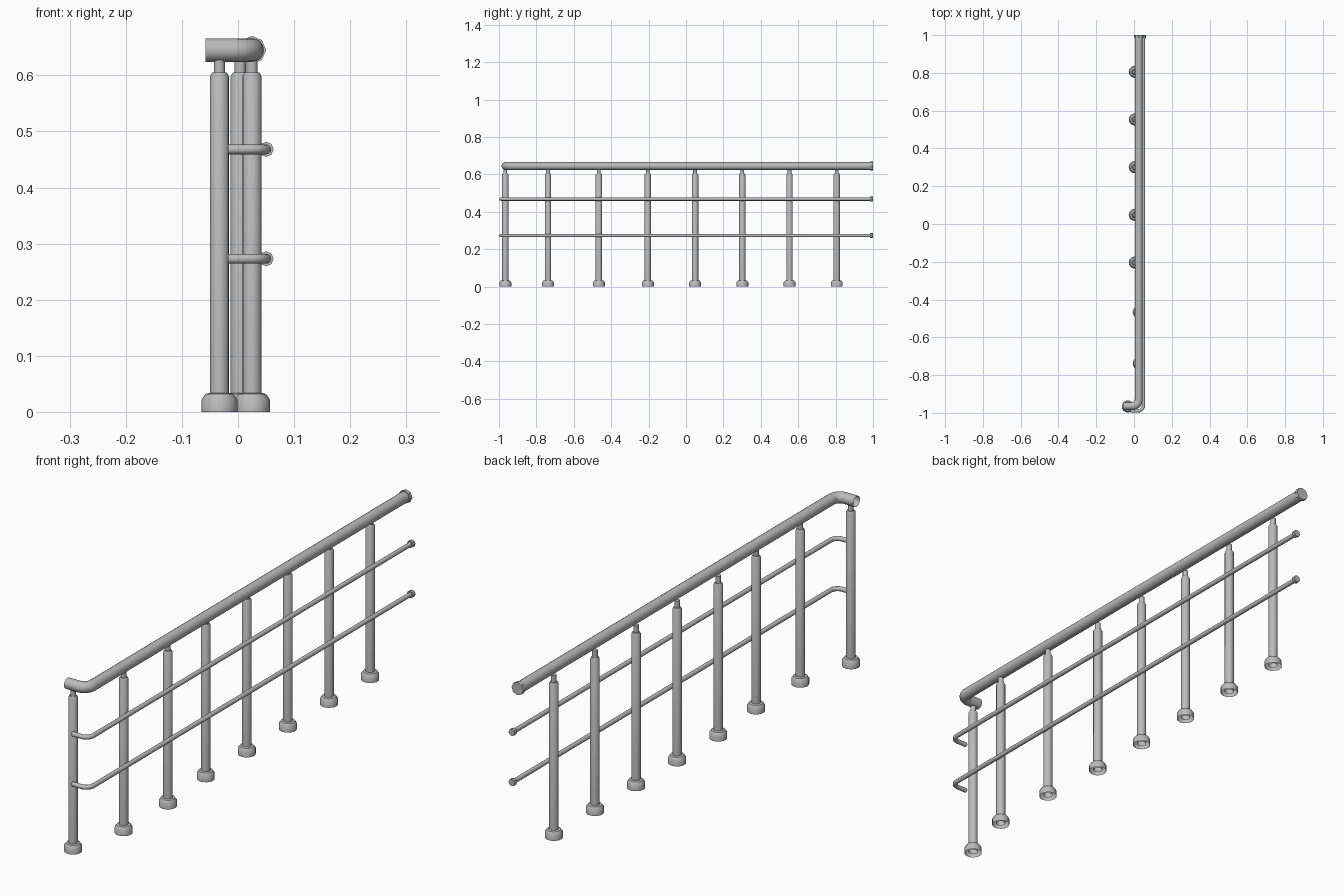
import bpy
import bmesh
from math import sin, cos, pi, radians
from mathutils import Matrix, Vector

cube = bpy.data.objects.get("Cube")
if cube:
    bpy.data.objects.remove(cube, do_unlink=True)

# Brushed grey metal for the whole railing
metal = bpy.data.materials.new("grey metal")
metal.use_nodes = True
GREY = (0.5, 0.5, 0.5, 1)
metal.diffuse_color = GREY
metal.node_tree.nodes["Principled BSDF"].inputs["Base Color"].default_value = GREY


def finish(obj, smooth=True):
    obj.data.materials.append(metal)
    bpy.ops.object.select_all(action="DESELECT")
    obj.select_set(True)
    bpy.context.view_layer.objects.active = obj
    if smooth:
        bpy.ops.object.shade_smooth_by_angle(angle=radians(35))
    return obj


def lathe(name, profile, location, sides=16):
    """Spin a (radius, height) profile about the vertical axis."""
    bm = bmesh.new()
    rings = [[bm.verts.new((r * cos(2 * pi * i / sides), r * sin(2 * pi * i / sides), z))
              for i in range(sides)] for r, z in profile]
    for low, high in zip(rings, rings[1:]):
        for i in range(sides):
            j = (i + 1) % sides
            bm.faces.new((low[i], low[j], high[j], high[i]))
    bm.faces.new(rings[-1])
    mesh = bpy.data.meshes.new(name)
    bm.to_mesh(mesh)
    bm.free()
    obj = bpy.data.objects.new(name, mesh)
    obj.location = location
    bpy.context.collection.objects.link(obj)
    return finish(obj)


def rail(name, start_x, x, y, z, radius, bend, end_y, resolution):
    """Open tube: short return, rounded corner, long straight run."""
    path = [(start_x, y, z)]
    for i in range(9):
        a = pi / 2 * i / 8
        path.append((x - bend + bend * sin(a), y + bend - bend * cos(a), z))
    path.append((x, end_y, z))
    curve = bpy.data.curves.new(name, "CURVE")
    curve.dimensions = "3D"
    curve.bevel_depth = radius
    curve.bevel_resolution = resolution
    spline = curve.splines.new("POLY")
    spline.points.add(len(path) - 1)
    for point, co in zip(spline.points, path):
        point.co = (*co, 1)
    obj = bpy.data.objects.new(name, curve)
    bpy.context.collection.objects.link(obj)
    bpy.ops.object.select_all(action="DESELECT")
    obj.select_set(True)
    bpy.context.view_layer.objects.active = obj
    bpy.ops.object.convert(target="MESH")
    return finish(bpy.context.object)


def end_cap(name, x, z, radius, length):
    """Eight-sided cap closing the far end of a rail."""
    bm = bmesh.new()
    bmesh.ops.create_cone(bm, cap_ends=True, segments=8, radius1=radius,
                          radius2=radius, depth=length,
                          matrix=Matrix.Rotation(pi / 2, 4, "X"))
    mesh = bpy.data.meshes.new(name)
    bm.to_mesh(mesh)
    bm.free()
    obj = bpy.data.objects.new(name, mesh)
    obj.location = Vector((x, 1 - length / 2, z))
    bpy.context.collection.objects.link(obj)
    return finish(obj, smooth=False)


# Posts: foot collar, shaft and narrow neck up to the handrail
FOOT = [(0.032, 0), (0.032, 0.022), (0.025, 0.032), (0.017, 0.034)]
SHAFT = [(0.017, 0.005), (0.017, 0.598), (0.013, 0.605), (0.01, 0.605), (0.01, 0.632)]
POSTS = [(-0.033, -0.966), (0.025, -0.738), (0.025, -0.466)]
POSTS += [(0.004, -0.204 + 0.2525 * i) for i in range(5)]
for n, (x, y) in enumerate(POSTS, 1):
    lathe(f"post_foot_{n}", FOOT, (x, y, 0))
    lathe(f"post_{n}", SHAFT, (x, y, 0))

# Handrail and its cap
rail("handrail", -0.058, 0.025, -0.965, 0.645, 0.021, 0.035, 0.99, 6)
end_cap("handrail_cap", 0.025, 0.645, 0.025, 0.015)

# Two thin lower rails with caps
for name, z in (("middle_rail", 0.468), ("lower_rail", 0.273)):
    rail(name, -0.018, 0.05, -0.99, z, 0.0088, 0.03, 0.99, 4)
    end_cap(name + "_cap", 0.05, z, 0.0135, 0.015)
